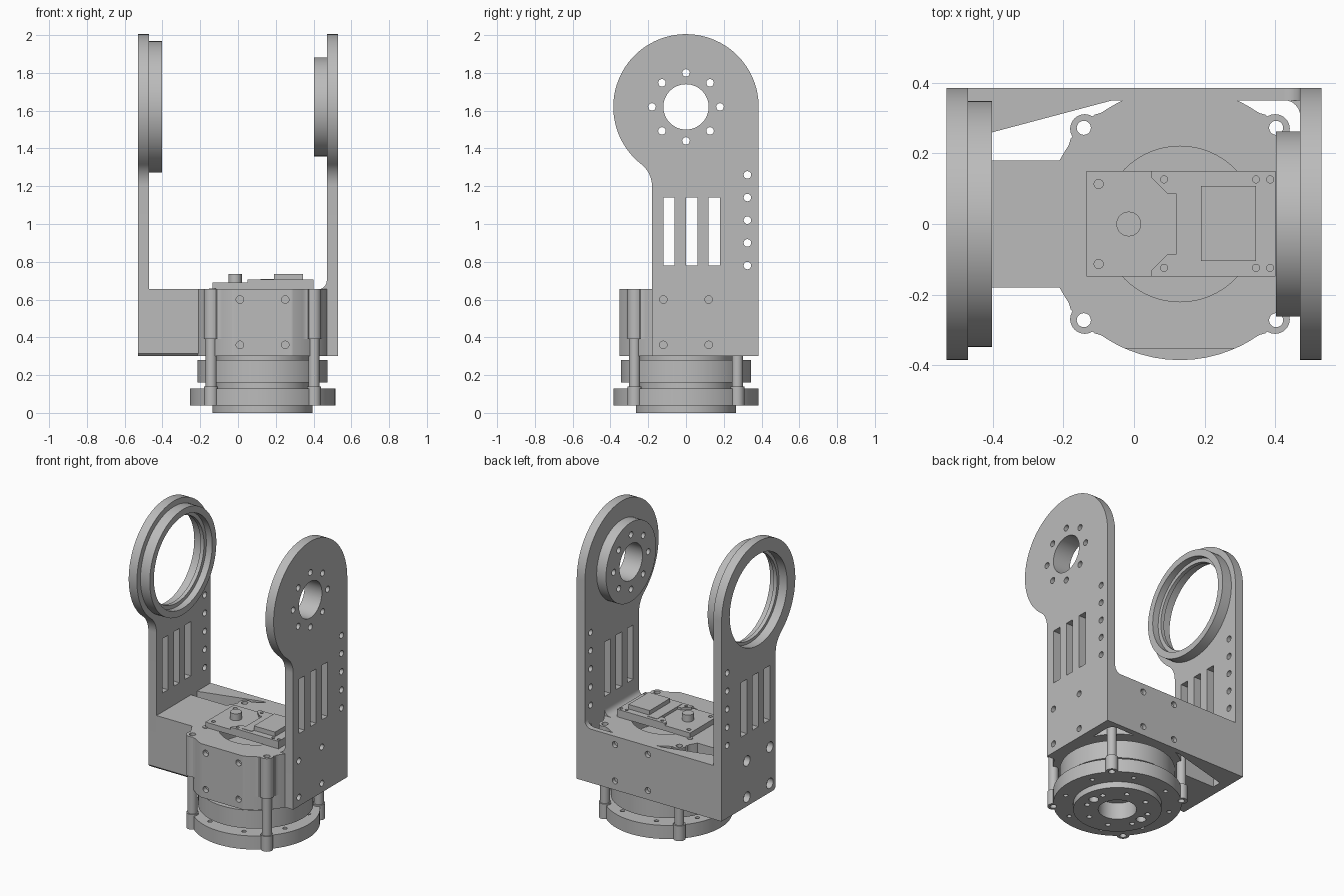
import bpy, bmesh
from math import sin, cos, radians, pi, sqrt, asin

if "Cube" in bpy.data.objects:
    bpy.data.objects.remove(bpy.data.objects["Cube"], do_unlink=True)

metal = bpy.data.materials.new("light_grey_metal")
metal.use_nodes = True
GREY = (0.5, 0.5, 0.5, 1)
metal.diffuse_color = GREY
metal.node_tree.nodes["Principled BSDF"].inputs["Base Color"].default_value = GREY

MAP = {"x": lambda u, v, w: (w, u, v),
       "y": lambda u, v, w: (u, w, v),
       "z": lambda u, v, w: (u, v, w)}


def arc(cu, cv, r, a, b, n):
    return [(cu + r * cos(radians(a + (b - a) * i / n)),
             cv + r * sin(radians(a + (b - a) * i / n))) for i in range(n + 1)]


def circle(cu, cv, r, n=64):
    return arc(cu, cv, r, 0, 360, n)[:-1]


def rect(u0, u1, v0, v1):
    return [(u0, v0), (u1, v0), (u1, v1), (u0, v1)]


def prism(name, axis, lo, hi, *outlines):
    """Extrude one or more closed outlines along an axis."""
    bm = bmesh.new()
    for pts in outlines:
        a = [bm.verts.new(MAP[axis](u, v, lo)) for u, v in pts]
        b = [bm.verts.new(MAP[axis](u, v, hi)) for u, v in pts]
        bm.faces.new(a[::-1])
        bm.faces.new(b)
        for i in range(len(a)):
            j = (i + 1) % len(a)
            bm.faces.new((a[i], a[j], b[j], b[i]))
    bmesh.ops.recalc_face_normals(bm, faces=bm.faces)
    me = bpy.data.meshes.new(name)
    bm.to_mesh(me)
    bm.free()
    me.materials.append(metal)
    ob = bpy.data.objects.new(name, me)
    bpy.context.collection.objects.link(ob)
    return ob


def cut(ob, axis, lo, hi, *outlines):
    """Subtract extruded outlines from a part."""
    tool = prism("cutter", axis, lo, hi, *outlines)
    tool.hide_render = True
    mod = ob.modifiers.new("cut", "BOOLEAN")
    mod.operation, mod.solver, mod.object = "DIFFERENCE", "EXACT", tool
    bpy.context.view_layer.objects.active = ob
    bpy.ops.object.modifier_apply(modifier=mod.name)
    bpy.data.objects.remove(tool, do_unlink=True)


def ring_of_holes(cu, cv, radius, r, n, start=0):
    return [circle(cu + radius * cos(radians(start) + 2 * pi * i / n),
                   cv + radius * sin(radians(start) + 2 * pi * i / n), r, 16)
            for i in range(n)]


CX = 0.13                 # motor axis
PIVOT = 1.62              # height of the tilt axis
BOT, TOP = 0.30, 0.655    # bracket base

# Side plates: round head, concave neck, straight back edge
head = [(0.385, BOT)] + arc(0, PIVOT, 0.385, 0, 232, 60) \
    + arc(-0.328, 1.2, 0.148, 52, 0, 12)[1:]
slots = [rect(u, u + 0.06, 0.78, 1.14) for u in (-0.12, 0, 0.12)]
row = [circle(0.325, 0.78 + 0.12 * i, 0.02, 16) for i in range(5)]


def screws(us, r):
    return [circle(u, v, r, 20) for u in us for v in (0.36, 0.6)]


right_plate = prism("left_side_plate", "x", 0.47, 0.53, head + [(-0.18, BOT)])
cut(right_plate, "x", 0.4, 0.6, *slots, *row)
cut(right_plate, "x", 0.5, 0.6, *screws((-0.12, 0.12), 0.02))
boss = prism("pivot_boss", "x", 0.402, 0.47, circle(0, PIVOT, 0.262))
for part in (right_plate, boss):
    cut(part, "x", 0.3, 0.6, circle(0, PIVOT, 0.12),
        *ring_of_holes(0, PIVOT, 0.18, 0.02, 8))

left_plate = prism("right_side_plate", "x", -0.53, -0.47,
                   head + [(-0.18, BOT + 0.015), (-0.165, BOT)])
cut(left_plate, "x", -0.6, -0.4, circle(0, PIVOT, 0.3), *slots, *row)
cut(left_plate, "x", -0.6, -0.49, *screws((-0.12, 0.12), 0.034))
bearing = prism("bearing_ring", "x", -0.47, -0.402, circle(0, PIVOT, 0.348))
cut(bearing, "x", -0.6, -0.3, circle(0, PIVOT, 0.28))
cut(bearing, "x", -0.445, -0.3, circle(0, PIVOT, 0.305))

# Back wall with a gusset on one end and a rounded corner on the other
back = prism("back_wall", "z", BOT, TOP,
             [(-0.47, 0.385), (-0.47, 0.241), (-0.06, 0.35)]
             + arc(0.425, 0.305, 0.045, 90, 0, 8) + [(0.47, 0.385)])
cut(back, "y", 0.36, 0.5, *screws((0.01, 0.25), 0.02))
corner = [(0.475, TOP - 0.02), (0.425, TOP - 0.02)] \
    + arc(0.425, TOP + 0.045, 0.045, -90, 0, 8) + [(0.475, TOP + 0.045)]
prism("plate_fillet", "y", -0.18, 0.18, corner)
prism("back_plate_fillet", "y", 0.35, 0.385, corner)

# Side arm joining the bearing plate to the housing
prism("side_arm", "x", -0.48, -0.2,
      [(-0.18, TOP), (-0.18, BOT + 0.015), (-0.165, BOT), (0.18, BOT), (0.18, TOP)])


# Motor housing: clipped disc with four screw lobes
def housing_outline(lobes):
    pts = []
    for i in range(360):
        a = radians(i)
        r = min(0.385, 0.352 / max(abs(sin(a)), 0.01))
        if lobes:
            off = abs(i % 90 - 45)
            s = 0.38 * sin(radians(off))
            if s < 0.042:
                r = max(r, 0.38 * cos(radians(off)) + sqrt(0.042 ** 2 - s * s))
            elif off < 11:
                r += 0.012 * ((11 - off) / 5) ** 2
        pts.append((min(CX + r * cos(a), 0.475), r * sin(a)))
    return pts


corners = [(CX + sx * 0.272, sy * 0.272) for sx in (-1, 1) for sy in (-1, 1)]
bolt_holes = [circle(x, y, 0.02, 20) for x, y in corners]
upper = prism("housing_upper", "z", 0.39, TOP, housing_outline(True))
lower = prism("housing_lower", "z", BOT, 0.39, housing_outline(False))
cut(upper, "z", 0.52, 0.8, circle(CX, 0, 0.22))
for part in (upper, lower):
    cut(part, "z", 0.2, 0.8, *bolt_holes)
    cut(part, "y", -0.5, -0.32, *screws((0.01, 0.25), 0.02))

# Rotating base: stacked discs
prism("upper_neck", "z", 0.27, 0.31, circle(CX, 0, 0.245))
prism("upper_disc", "z", 0.16, 0.28, circle(CX, 0, 0.345))
prism("middle_neck", "z", 0.12, 0.17, circle(CX, 0, 0.25))
disc = prism("base_disc", "z", 0.04, 0.13, circle(CX, 0, 0.385))
flange = prism("base_flange", "z", 0, 0.045, circle(CX, 0, 0.265))
cut(disc, "z", -0.1, 0.2, *bolt_holes, *ring_of_holes(CX, 0, 0.325, 0.014, 8, 22.5))
for part in (disc, flange):
    cut(part, "z", -0.1, 0.11, circle(CX, 0, 0.115),
        *ring_of_holes(CX, 0, 0.19, 0.016, 8, 22.5),
        *ring_of_holes(CX, 0, 0.185, 0.03, 2))

# Hollow standoffs with wider feet
for x, y in corners:
    for name, lo, hi, r in (("standoff", 0.13, 0.39, 0.029),
                            ("standoff_foot", 0.04, 0.14, 0.037)):
        post = prism(name, "z", lo, hi, circle(x, y, r, 32))
        cut(post, "z", 0, 0.5, circle(x, y, 0.02, 20))

# Control board with its raised parts
board = prism("control_board", "z", TOP, 0.69, rect(-0.135, 0.4, -0.148, 0.15))
cut(board, "z", 0.66, 0.8, *[circle(-0.1, y, 0.013, 16) for y in (-0.113, 0.113)])
cover = prism("board_cover", "z", 0.688, 0.705,
              [(0.4, 0.15), (0.05, 0.15), (0.05, 0.13), (0.095, 0.085), (0.12, 0.085),
               (0.12, -0.085), (0.095, -0.085), (0.05, -0.13), (0.05, -0.148), (0.4, -0.148)])
cut(cover, "z", 0.6, 0.8, *[circle(x, y, 0.01, 16) for x in (0.085, 0.345, 0.385)
                            for y in (-0.124, 0.126)])
prism("connector_strip", "z", 0.7, 0.708, rect(0.12, 0.19, -0.127, 0.13))
prism("connector_block", "z", 0.7, 0.735, rect(0.19, 0.345, -0.105, 0.108))
prism("board_knob", "z", 0.68, 0.735, circle(-0.015, 0, 0.035, 32))
for pos in (-0.147, 0.15):
    prism("board_screw_post", "z", TOP - 0.01, TOP + 0.004, circle(-0.135, pos, 0.018, 24))

# Smooth round walls, keep sharp edges
for ob in bpy.context.collection.objects:
    if ob.type == "MESH":
        ob.select_set(True)
        bpy.context.view_layer.objects.active = ob
bpy.ops.object.shade_smooth_by_angle(angle=radians(30))
